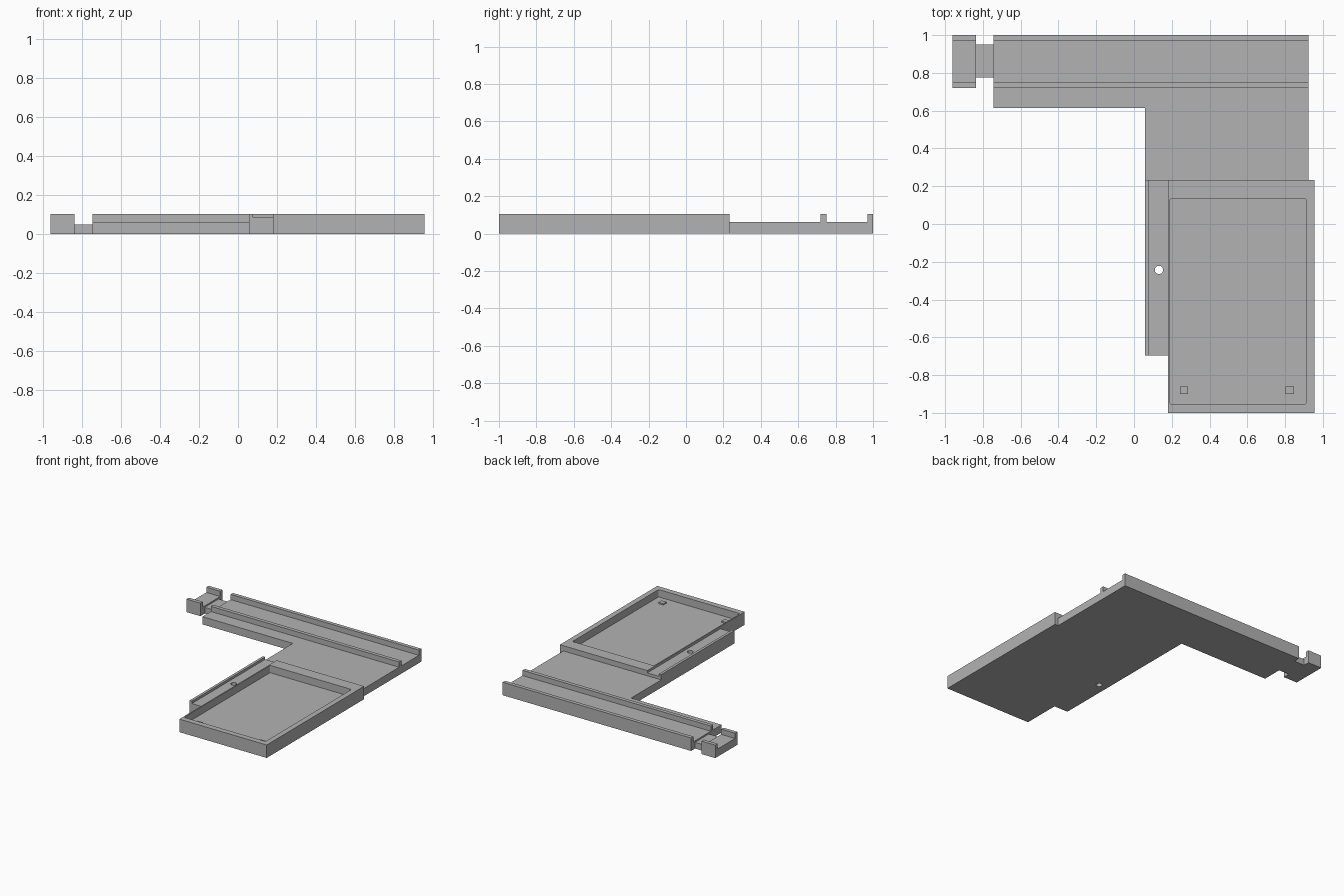
import bpy, bmesh
from mathutils import Matrix, Vector

default = bpy.data.objects.get("Cube")
if default:
    bpy.data.objects.remove(default, do_unlink=True)

grey = bpy.data.materials.new("plain_grey")
grey.use_nodes = True
colour = (0.45, 0.45, 0.45, 1)
grey.diffuse_color = colour
grey.node_tree.nodes["Principled BSDF"].inputs["Base Color"].default_value = colour

HIGH, FLOOR = 0.104, 0.062


def finish(name, bm):
    bmesh.ops.recalc_face_normals(bm, faces=bm.faces[:])
    mesh = bpy.data.meshes.new(name)
    bm.to_mesh(mesh)
    bm.free()
    mesh.materials.append(grey)
    obj = bpy.data.objects.new(name, mesh)
    bpy.context.collection.objects.link(obj)
    return obj


def extrude(name, points, direction):
    """Solid made by sweeping a closed outline in one direction."""
    bm = bmesh.new()
    face = bm.faces.new([bm.verts.new(p) for p in points])
    swept = bmesh.ops.extrude_face_region(bm, geom=[face])["geom"]
    verts = [v for v in swept if isinstance(v, bmesh.types.BMVert)]
    bmesh.ops.translate(bm, verts=verts, vec=Vector(direction))
    return finish(name, bm)


def box(name, x0, x1, y0, y1, z0, z1):
    outline = [(x0, y0, z0), (x1, y0, z0), (x1, y1, z0), (x0, y1, z0)]
    return extrude(name, outline, (0, 0, z1 - z0))


def channel(name, x0, x1, front):
    """Two-railed channel running along x; front sets where its base begins."""
    profile = [(front, 0), (1, 0), (1, HIGH), (0.97, HIGH), (0.97, FLOOR),
               (0.75, FLOOR), (0.75, HIGH), (0.72, HIGH), (0.72, FLOOR)]
    if front < 0.72:
        profile.append((front, FLOOR))
    else:
        profile.pop()
    return extrude(name, [(x0, y, z) for y, z in profile], (x1 - x0, 0, 0))


def cut(target, cutter):
    mod = target.modifiers.new("cut", 'BOOLEAN')
    mod.operation = 'DIFFERENCE'
    mod.solver = 'EXACT'
    mod.object = cutter
    cutter.hide_render = True
    cutter.hide_set(True)


# Long railed channel, its detached end block and the neck between them
channel("rail_channel", -0.745, 0.925, 0.613)
channel("end_block", -0.96, -0.837, 0.72)
box("neck", -0.837, -0.745, 0.775, 0.95, 0, 0.05)

# Plate joining the channel to the tray
box("joining_plate", 0.057, 0.925, 0.233, 0.613, 0, FLOOR)

# Tray with a rounded rectangular recess
tray = box("tray", 0.18, 0.955, -1, 0.233, 0, HIGH)
recess = box("recess_cutter", 0.19, 0.912, -0.955, 0.135, 0.045, 0.2)
bm = bmesh.new()
bm.from_mesh(recess.data)
corners = [e for e in bm.edges if abs(e.verts[0].co.z - e.verts[1].co.z) > 0.1]
bmesh.ops.bevel(bm, geom=corners, offset=0.012, segments=3, affect='EDGES', profile=0.5)
bm.to_mesh(recess.data)
bm.free()
cut(tray, recess)

# Small pads on the tray floor
for side, x in (("right", 0.265), ("left", 0.825)):
    box(side + "_pad", x - 0.022, x + 0.022, -0.9, -0.86, 0.045, 0.055)

# Side ledge with a raised lip and a pin hole
ledge_profile = [(0.057, 0), (0.18, 0), (0.18, 0.085), (0.078, 0.085),
                 (0.078, HIGH), (0.057, HIGH)]
ledge = extrude("side_ledge", [(x, -0.695, z) for x, z in ledge_profile], (0, 0.928, 0))
bm = bmesh.new()
bmesh.ops.create_cone(bm, cap_ends=True, segments=24, radius1=0.022, radius2=0.022,
                      depth=0.5, matrix=Matrix.Translation((0.132, -0.243, 0)))
cut(ledge, finish("pin_hole_cutter", bm))
